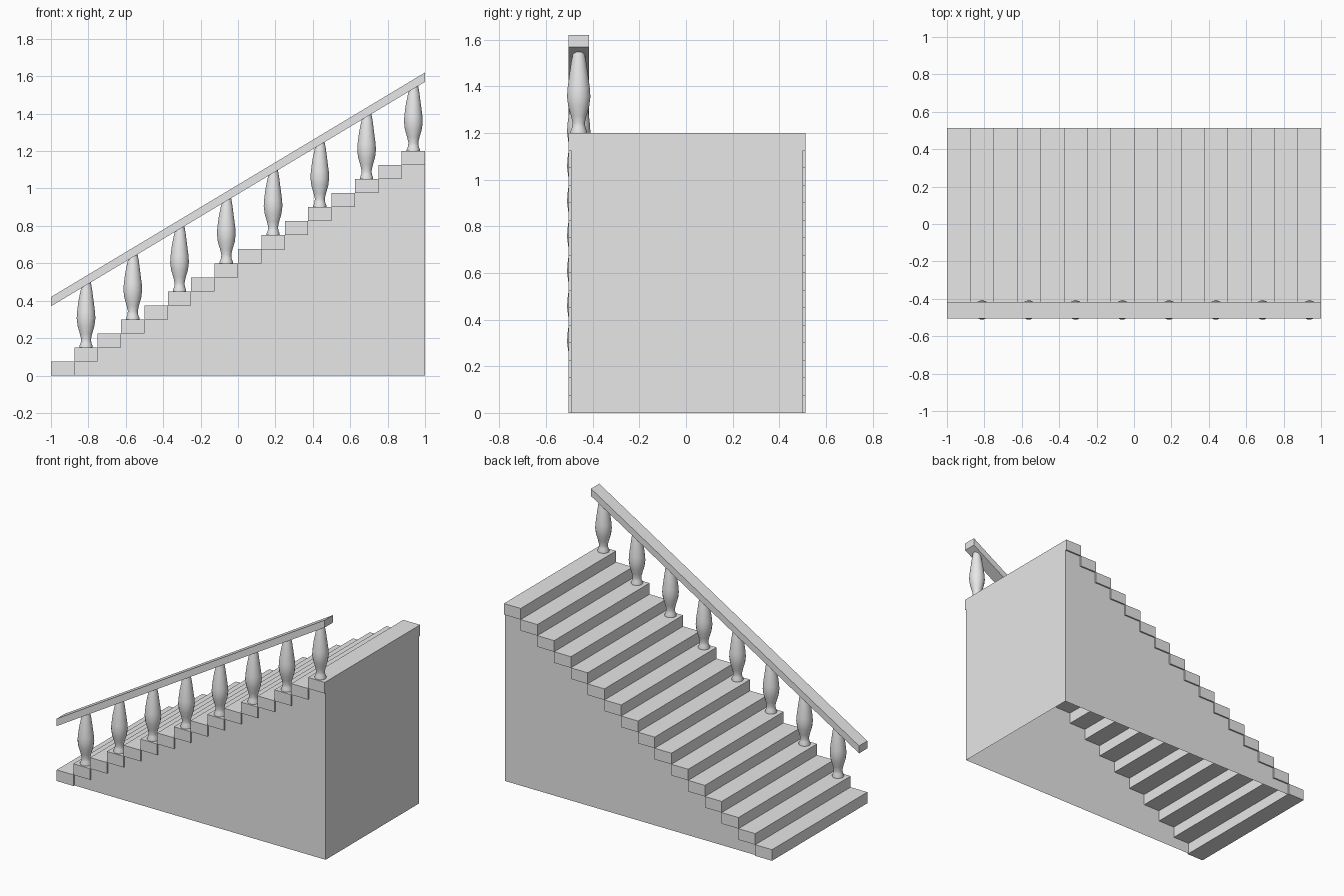
import bpy, bmesh, math

if "Cube" in bpy.data.objects:
    bpy.data.objects.remove(bpy.data.objects["Cube"])

STEPS = 16
RUN, RISE = 0.125, 0.075
FRONT, BACK = -0.504, 0.512      # tread ends
INSET = 0.01                     # side walls sit behind the tread ends
SLOPE = RISE / RUN
RAIL_Y, RAIL_HALF = -0.46, 0.044

stone = bpy.data.materials.new("light_grey_stone")
stone.use_nodes = True
grey = (0.8, 0.8, 0.8, 1)
stone.diffuse_color = grey
stone.node_tree.nodes["Principled BSDF"].inputs["Base Color"].default_value = grey


def finish(bm, name):
    bmesh.ops.recalc_face_normals(bm, faces=bm.faces)
    mesh = bpy.data.meshes.new(name)
    bm.to_mesh(mesh)
    bm.free()
    mesh.materials.append(stone)
    obj = bpy.data.objects.new(name, mesh)
    bpy.context.collection.objects.link(obj)
    return obj


def prism(name, outline, y0, y1):
    """Extrude an x-z outline along y."""
    bm = bmesh.new()
    face = bm.faces.new([bm.verts.new((x, y0, z)) for x, z in outline])
    new = bmesh.ops.extrude_face_region(bm, geom=[face])["geom"]
    moved = [v for v in new if isinstance(v, bmesh.types.BMVert)]
    bmesh.ops.translate(bm, verts=moved, vec=(0, y1 - y0, 0))
    if face.is_valid and len(bm.faces) < len(outline) + 2:
        bm.faces.new([v for v in face.verts])
    return finish(bm, name)


# Treads: one block per step
for i in range(STEPS):
    x, z = -1 + i * RUN, i * RISE
    prism(f"step_{i + 1}", [(x, z), (x + RUN, z), (x + RUN, z + RISE), (x, z + RISE)],
          FRONT, BACK)

# Hollow base: two stepped side walls and an end wall, open underneath
bm = bmesh.new()
sides = []
for y in (FRONT + INSET, BACK - INSET):
    top = []
    for i in range(1, STEPS):
        x = -1 + i * RUN
        top += [(x, i * RISE), (x + RUN, i * RISE)]
    outline = [(1, 0), (-1 + RUN, 0)] + top
    verts = [bm.verts.new((x, y, z)) for x, z in outline]
    bm.faces.new(verts)
    sides.append(verts)
a, b = sides
bm.faces.new((a[0], b[0], b[-1], a[-1]))
finish(bm, "base_walls")

# Handrail: sloped bar with upright ends
prism("handrail", [(-1, 0.37), (1, 1.57), (1, 1.62), (-1, 0.42)],
      RAIL_Y - RAIL_HALF, RAIL_Y + RAIL_HALF)

# Balusters: turned profile (radius, height), top slanted to meet the rail
PROFILE = [(0.036, 0), (0.036, 0.008), (0.029, 0.025), (0.027, 0.045), (0.034, 0.075),
           (0.046, 0.115), (0.051, 0.155), (0.049, 0.19), (0.041, 0.25),
           (0.033, 0.3), (0.026, 0.335)]
SIDES = 16


def baluster(name, cx, base):
    bm = bmesh.new()
    rings = []
    for r, h in PROFILE:
        ring = []
        for k in range(SIDES):
            t = math.tau * (k + 0.5) / SIDES
            dx = r * math.cos(t)
            lean = SLOPE * dx * max(0, (h - 0.25) / 0.085)
            ring.append(bm.verts.new((cx + dx, RAIL_Y + r * math.sin(t), base + h + lean)))
        rings.append(ring)
    for lo, hi in zip(rings, rings[1:]):
        for k in range(SIDES):
            n = (k + 1) % SIDES
            bm.faces.new((lo[k], lo[n], hi[n], hi[k]))
    bm.faces.new(rings[0])
    bm.faces.new(rings[-1])
    obj = finish(bm, name)
    bpy.ops.object.select_all(action='DESELECT')
    obj.select_set(True)
    bpy.context.view_layer.objects.active = obj
    bpy.ops.object.shade_smooth_by_angle(angle=math.radians(40))


for k in range(STEPS // 2):
    baluster(f"baluster_{k + 1}", -1 + (2 * k + 1.5) * RUN, (2 * k + 2) * RISE)
